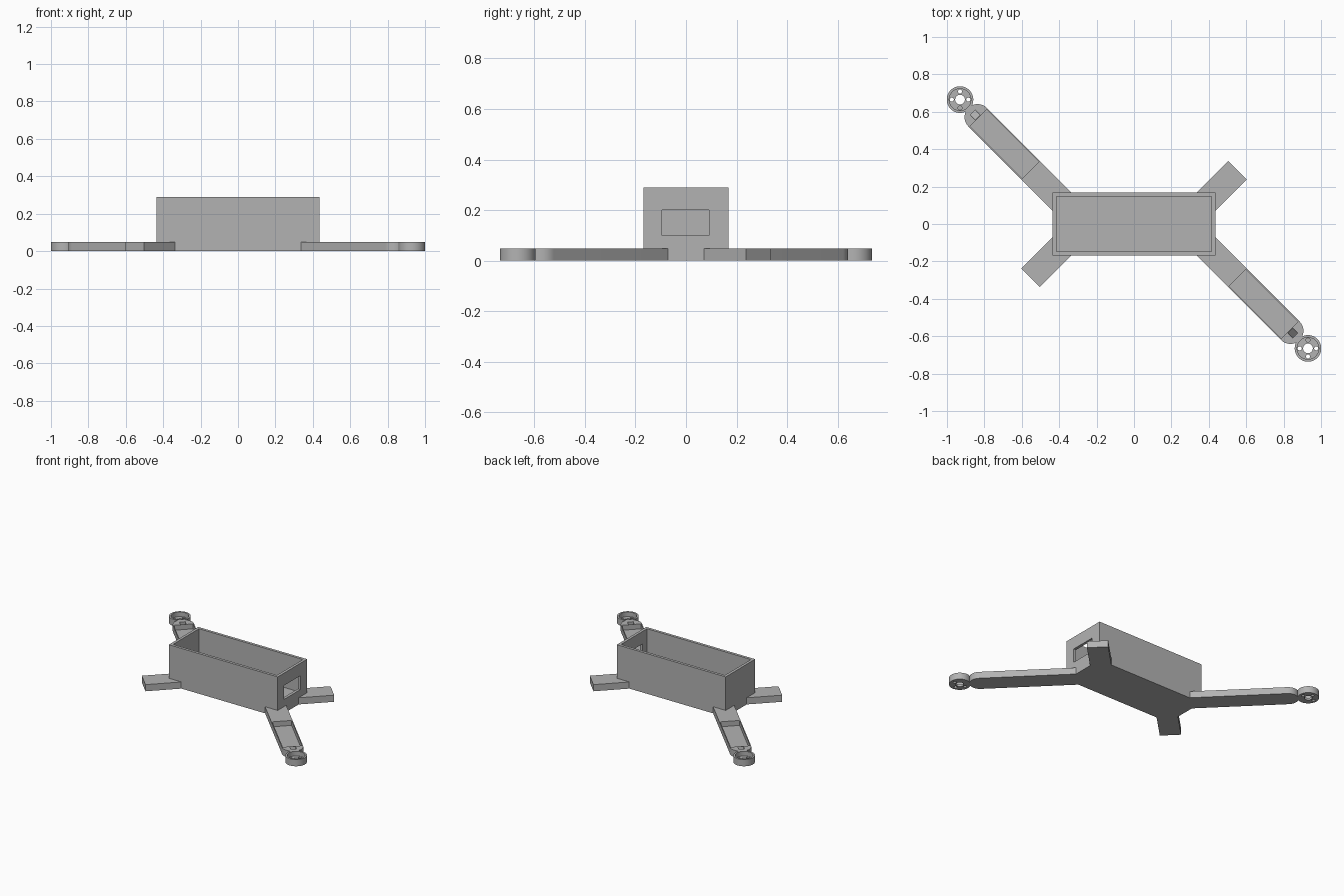
import bpy, bmesh, math
from mathutils import Matrix

if "Cube" in bpy.data.objects:
    bpy.data.objects.remove(bpy.data.objects["Cube"], do_unlink=True)

grey = bpy.data.materials.new("plain grey")
grey.use_nodes = True
colour = (0.45, 0.45, 0.45, 1)
grey.diffuse_color = colour
grey.node_tree.nodes["Principled BSDF"].inputs["Base Color"].default_value = colour


def prism(name, outline, z0, z1):
    """Extrude a flat outline between two heights."""
    bm = bmesh.new()
    face = bm.faces.new([bm.verts.new((x, y, z0)) for x, y in outline])
    moved = bmesh.ops.extrude_face_region(bm, geom=[face])["geom"]
    for v in moved:
        if isinstance(v, bmesh.types.BMVert):
            v.co.z = z1
    bmesh.ops.recalc_face_normals(bm, faces=bm.faces)
    mesh = bpy.data.meshes.new(name)
    bm.to_mesh(mesh)
    bm.free()
    mesh.materials.append(grey)
    ob = bpy.data.objects.new(name, mesh)
    bpy.context.collection.objects.link(ob)
    return ob


def rect(x0, x1, y0, y1):
    return [(x0, y0), (x1, y0), (x1, y1), (x0, y1)]


def arc(cx, cy, r, start=0, end=360, n=48):
    steps = n if end - start >= 360 else n + 1
    angles = [math.radians(start + (end - start) * i / n) for i in range(steps)]
    return [(cx + r * math.cos(a), cy + r * math.sin(a)) for a in angles]


def cut(ob, *cutters):
    """Subtract the cutters, bake the result and remove them."""
    for c in cutters:
        c.hide_render = True
        mod = ob.modifiers.new("cut", "BOOLEAN")
        mod.operation, mod.solver, mod.object = "DIFFERENCE", "EXACT", c
    bpy.context.view_layer.update()
    graph = bpy.context.evaluated_depsgraph_get()
    baked = bpy.data.meshes.new_from_object(ob.evaluated_get(graph))
    ob.modifiers.clear()
    ob.data = baked
    for c in cutters:
        bpy.data.objects.remove(c, do_unlink=True)


def smooth(ob):
    bpy.ops.object.select_all(action="DESELECT")
    ob.select_set(True)
    bpy.context.view_layer.objects.active = ob
    bpy.ops.object.shade_smooth_by_angle(angle=math.radians(30))


PLATE = 0.048   # arm and floor thickness
HALF = 0.07     # half arm width

# Open box with a window in one end
box = prism("body_box", rect(-0.435, 0.435, -0.168, 0.168), 0, 0.29)
cut(box,
    prism("box_hollow", rect(-0.415, 0.415, -0.148, 0.148), PLATE, 0.4),
    prism("window_cutter", rect(0.38, 0.5, -0.095, 0.09), 0.1, 0.2))


def place(ob, turn, mirror):
    """Move a part from arm space to its diagonal on the body."""
    side = Matrix.Diagonal((1, -1 if mirror else 1, 1, 1))
    diagonal = Matrix.Translation((0.1325, 0.1325, 0)) @ Matrix.Rotation(math.radians(-45), 4, "Z")
    ob.data.transform(Matrix.Rotation(turn, 4, "Z") @ side @ diagonal)
    if mirror:
        ob.data.flip_normals()


for label, turn in (("right", 0), ("left", math.pi)):
    # Short stubs
    stub = prism(label + "_short_stub", rect(0.358, 0.594, -HALF, HALF), 0, PLATE)
    place(stub, turn, True)

    # Long arm with rounded tip, wire channel and sloped wire pocket
    arm = prism(label + "_long_arm",
                [(0.358, -HALF)] + arc(0.995, 0, HALF, -90, 90, 24) + [(0.358, HALF)],
                0, PLATE)
    channel = prism("channel_cutter", rect(0.594, 0.99, -HALF + 0.006, HALF - 0.006), 0.012, 0.1)
    pocket = prism("pocket_cutter", rect(0.994, 1.032, -0.019, 0.019), 0.045, 0.1)
    for v in pocket.data.vertices:
        if v.co.z < 0.06 and v.co.x > 1.01:
            v.co.z = 0.012
    cut(arm, channel, pocket)
    place(arm, turn, False)
    smooth(arm)

    # Motor cup with shaft hole and four screw holes
    cx = 1.128
    cup = prism(label + "_motor_cup", arc(cx, 0, 0.071), 0, PLATE)
    holes = [prism("screw_cutter", arc(cx + dx, dy, 0.011, n=16), -0.1, 0.1)
             for dx, dy in arc(0, 0, 0.044, 45, 405, 4)]
    cut(cup,
        prism("cup_hollow", arc(cx, 0, 0.058), 0.015, 0.1),
        prism("shaft_cutter", arc(cx, 0, 0.026, n=32), -0.1, 0.1),
        *holes)
    place(cup, turn, False)
    smooth(cup)
